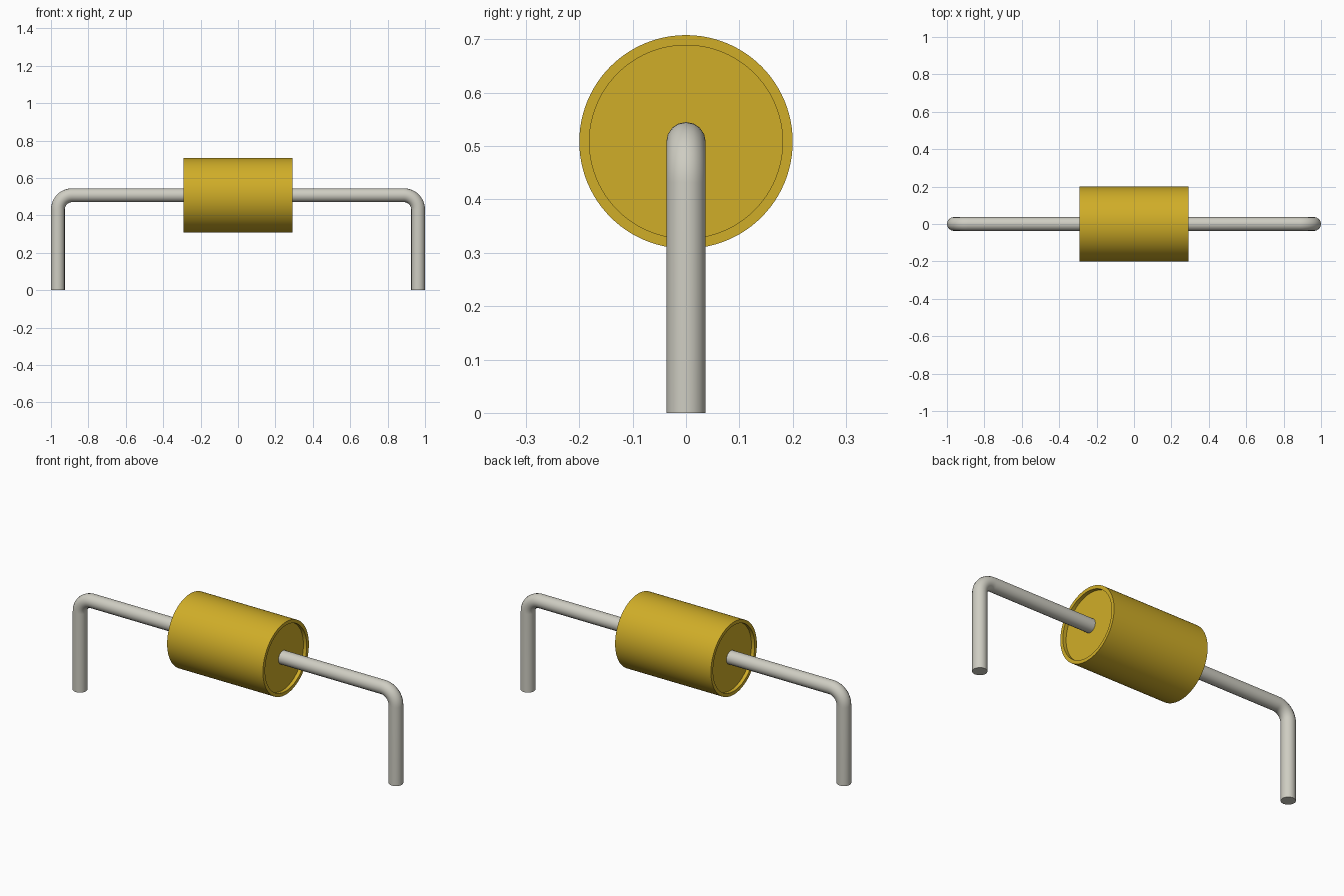
import bpy, bmesh
from math import sin, cos, pi, radians
from mathutils import Matrix, Vector

cube = bpy.data.objects.get("Cube")
if cube:
    bpy.data.objects.remove(cube)

AXIS_Z = 0.508
HALF_LEN, BODY_R = 0.292, 0.2
RECESS_R, RECESS_DEPTH = 0.181, 0.02
WIRE_R, BEND_R = 0.037, 0.077
LEG_X = 1 - WIRE_R


def make_material(name, rgb):
    mat = bpy.data.materials.new(name)
    mat.use_nodes = True
    mat.diffuse_color = (*rgb, 1)
    mat.node_tree.nodes["Principled BSDF"].inputs["Base Color"].default_value = (*rgb, 1)
    return mat


def activate(obj):
    bpy.ops.object.select_all(action="DESELECT")
    obj.select_set(True)
    bpy.context.view_layer.objects.active = obj


gold = make_material("golden yellow", (0.63, 0.42, 0.021))
metal = make_material("pale grey metal", (0.62, 0.61, 0.54))

# Body: lathed barrel with a shallow recess in each end
end = [(HALF_LEN - RECESS_DEPTH, 0), (HALF_LEN - RECESS_DEPTH, RECESS_R),
       (HALF_LEN, RECESS_R), (HALF_LEN, BODY_R)]
profile = end + [(-x, r) for x, r in reversed(end)]
bm = bmesh.new()
verts = [bm.verts.new((x, 0, r)) for x, r in profile]
edges = [bm.edges.new(pair) for pair in zip(verts, verts[1:])]
bmesh.ops.spin(bm, geom=verts + edges, cent=(0, 0, 0), axis=(1, 0, 0),
               angle=2 * pi, steps=96, use_duplicate=False)
bmesh.ops.remove_doubles(bm, verts=bm.verts, dist=0.0001)
bmesh.ops.recalc_face_normals(bm, faces=bm.faces)
bm.transform(Matrix.Translation(Vector((0, 0, AXIS_Z))))
mesh = bpy.data.meshes.new("body")
bm.to_mesh(mesh)
bm.free()
mesh.materials.append(gold)
body = bpy.data.objects.new("body", mesh)
bpy.context.collection.objects.link(body)
activate(body)
bpy.ops.object.shade_smooth_by_angle(angle=radians(30))

# Wire lead: round tube swept along a path with two rounded bends
STEPS = 12
half = [(LEG_X, 0)]
for i in range(STEPS + 1):
    a = i / STEPS * pi / 2
    half.append((LEG_X - BEND_R + BEND_R * cos(a), AXIS_Z - BEND_R + BEND_R * sin(a)))
path = half + [(-x, z) for x, z in reversed(half)]
curve = bpy.data.curves.new("wire_lead", "CURVE")
curve.dimensions = "3D"
curve.bevel_depth = WIRE_R
curve.bevel_resolution = 6
curve.use_fill_caps = True
spline = curve.splines.new("POLY")
spline.points.add(len(path) - 1)
for point, (x, z) in zip(spline.points, path):
    point.co = (x, 0, z, 1)
curve.materials.append(metal)
lead = bpy.data.objects.new("wire_lead", curve)
bpy.context.collection.objects.link(lead)
activate(lead)
bpy.ops.object.convert(target="MESH")
lead = bpy.context.view_layer.objects.active

# Join the end caps to the tube and smooth it
bm = bmesh.new()
bm.from_mesh(lead.data)
bmesh.ops.remove_doubles(bm, verts=bm.verts, dist=0.0001)
bmesh.ops.recalc_face_normals(bm, faces=bm.faces)
bm.to_mesh(lead.data)
bm.free()
bpy.ops.object.shade_smooth_by_angle(angle=radians(35))
